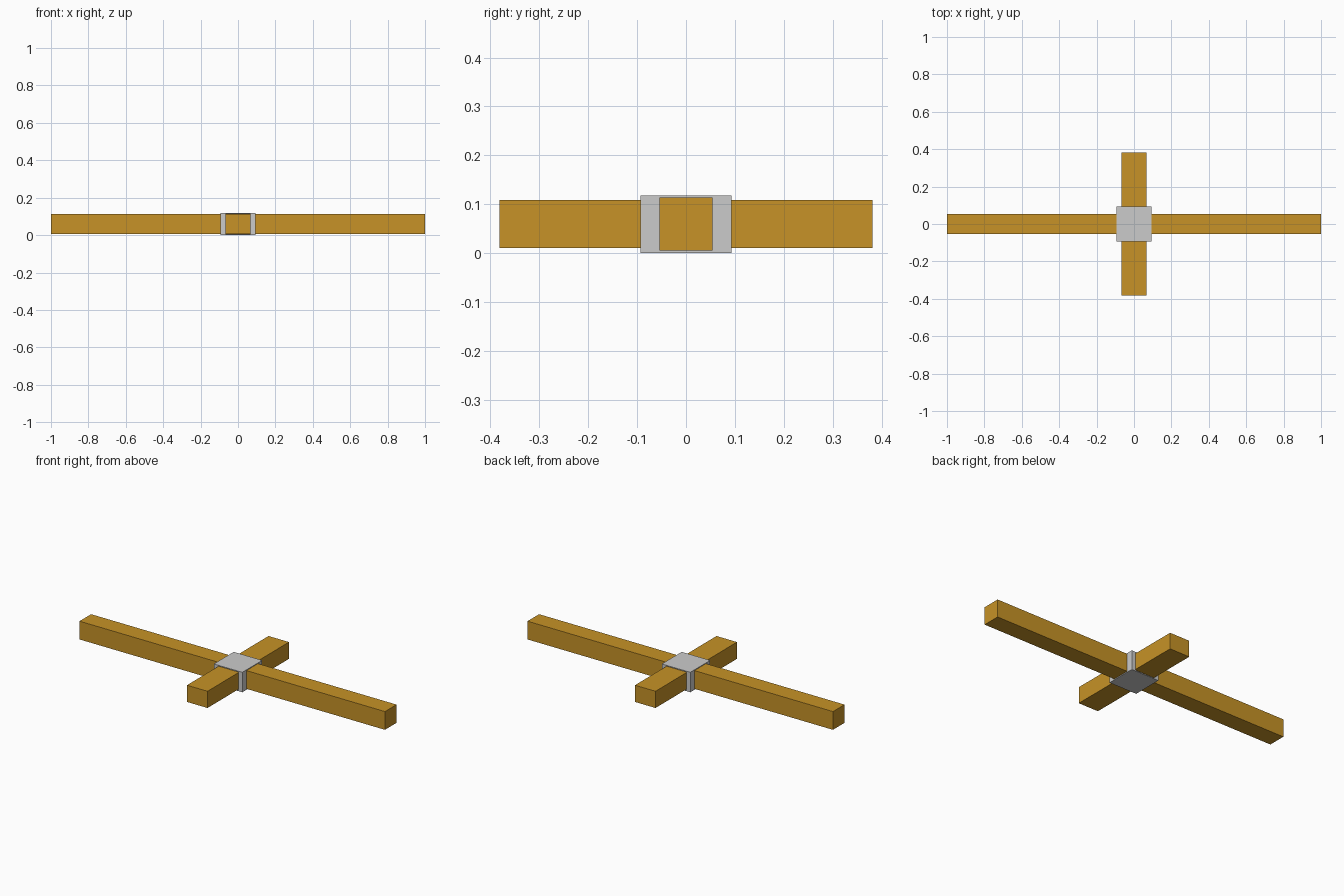
import bpy

if "Cube" in bpy.data.objects:
    bpy.data.objects.remove(bpy.data.objects["Cube"])

BX, BY = 0.067, 0.054    # half widths of the crossing and long beams
HUB, TOP = 0.093, 0.118  # hub half size and height
PLATE = 0.005            # hub plate thickness

wood = bpy.data.materials.new("amber_wood")
wood.diffuse_color = (0.57, 0.29, 0.02, 1)
wood.use_nodes = True
wood.node_tree.nodes["Principled BSDF"].inputs["Base Color"].default_value = wood.diffuse_color


def box(name, lo, hi, mat=None):
    bpy.ops.mesh.primitive_cube_add(size=1, location=[(a + b) / 2 for a, b in zip(lo, hi)])
    ob = bpy.context.object
    ob.name = name
    ob.scale = [b - a for a, b in zip(lo, hi)]
    bpy.ops.object.transform_apply(location=False, rotation=False, scale=True)
    if mat:
        ob.data.materials.append(mat)
    return ob


# Two crossing beams
box("long_beam", (-1, -BY, 0.0055), (1, BY, 0.1135), wood)
box("cross_beam", (-BX, -0.381, 0.01), (BX, 0.381, 0.109), wood)

# Hub: bottom and top plates
box("hub_bottom_plate", (-HUB, -HUB, 0), (HUB, HUB, PLATE))
box("hub_top_plate", (-HUB, -HUB, TOP - PLATE), (HUB, HUB, TOP))

# Hub: posts filling the four corners between the beams
for sx, side in ((-1, "left"), (1, "right")):
    for sy, end in ((-1, "front"), (1, "back")):
        xs = sorted((sx * BX, sx * HUB))
        ys = sorted((sy * BY, sy * HUB))
        box(f"hub_post_{end}_{side}", (xs[0], ys[0], PLATE), (xs[1], ys[1], TOP - PLATE))
